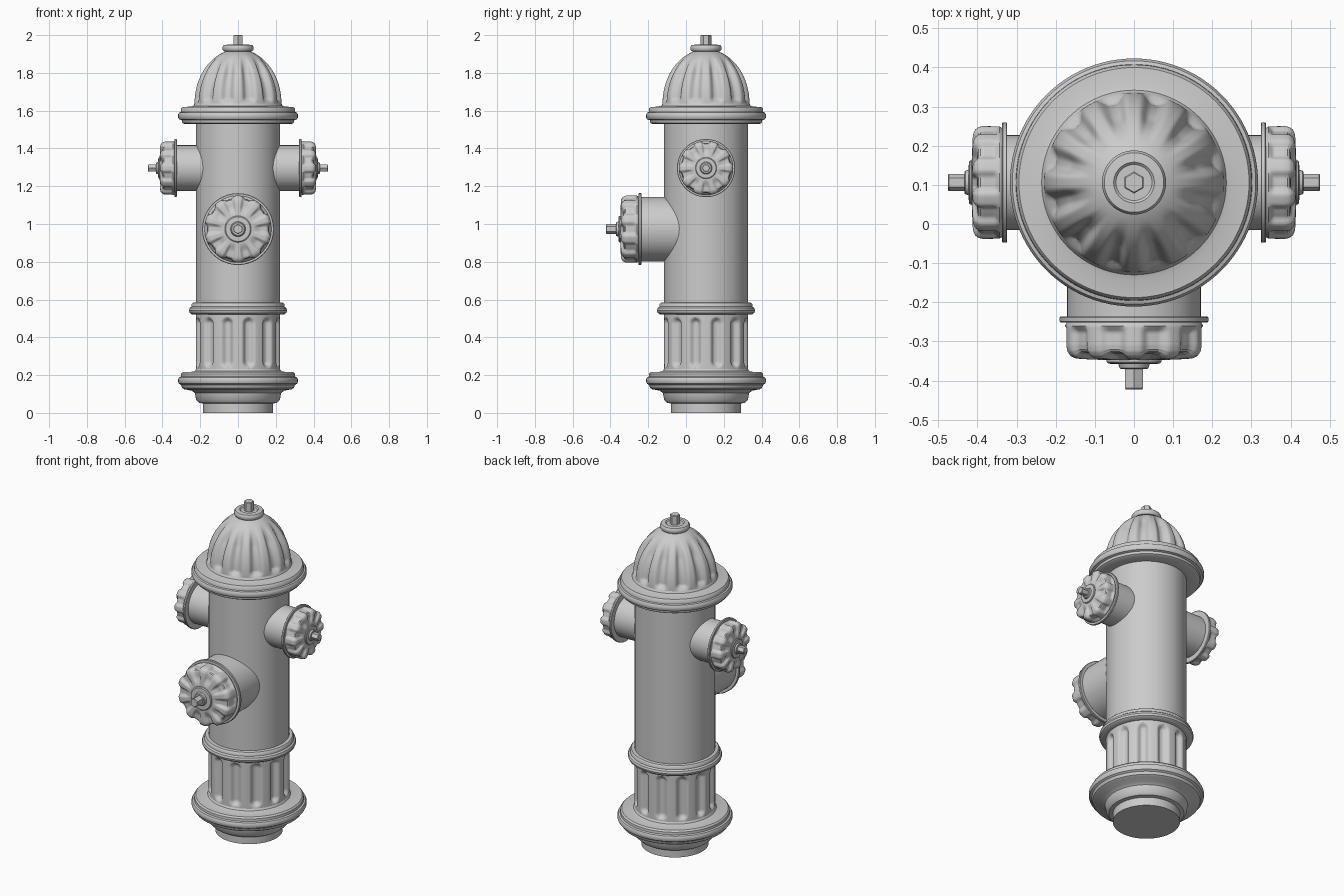
import bpy, bmesh
from math import sin, cos, pi, hypot, sqrt, radians, ceil
from mathutils import Matrix, Vector

if "Cube" in bpy.data.objects:
    bpy.data.objects.remove(bpy.data.objects["Cube"])

YC = 0.106          # barrel axis position in y
CENTRE = Matrix.Translation((0, YC, 0))
R = 0.222           # barrel radius


def smooth(t):
    t = max(0.0, min(1.0, t))
    return t * t * (3 - 2 * t)


def dense(profile, step):
    """Subdivide a profile so that carved flutes have enough rows."""
    out = [profile[0]]
    for a, b in zip(profile, profile[1:]):
        n = max(1, ceil(hypot(b[0] - a[0], b[1] - a[1]) / step))
        out += [(a[0] + (b[0] - a[0]) * k / n, a[1] + (b[1] - a[1]) * k / n)
                for k in range(1, n + 1)]
    return out


def lathe(name, profile, matrix=CENTRE, segs=96, carve=None):
    """Revolve (r, z) points about z; carve(r, z, angle) sinks the surface."""
    bm = bmesh.new()
    rings = []
    last = len(profile) - 1
    for i, (r, z) in enumerate(profile):
        a, b = profile[max(i - 1, 0)], profile[min(i + 1, last)]
        n = Vector((b[1] - a[1], a[0] - b[0])).normalized()
        ring = []
        for j in range(segs):
            t = 2 * pi * j / segs
            d = carve(r, z, t) if carve else 0
            rr, zz = r - n.x * d, z - n.y * d
            ring.append(bm.verts.new((rr * cos(t), rr * sin(t), zz)))
        rings.append(ring)
    for lo, hi in zip(rings, rings[1:]):
        for j in range(segs):
            k = (j + 1) % segs
            bm.faces.new((lo[j], lo[k], hi[k], hi[j]))
    bmesh.ops.remove_doubles(bm, verts=bm.verts, dist=1e-6)
    mesh = bpy.data.meshes.new(name)
    bm.to_mesh(mesh)
    bm.free()
    ob = bpy.data.objects.new(name, mesh)
    ob.matrix_world = matrix
    bpy.context.collection.objects.link(ob)
    bpy.ops.object.select_all(action='DESELECT')
    ob.select_set(True)
    bpy.context.view_layer.objects.active = ob
    bpy.ops.object.shade_smooth_by_angle(angle=radians(35))
    return ob


def flute_angle(t, count):
    """Angle to the nearest flute; flutes sit half a pitch off the axes."""
    pitch = 2 * pi / count
    return abs((t % pitch) - pitch / 2)


# Foot and lower flange
lathe("base", [(0, 0), (.185, 0), (.185, .05), (.207, .053), (.222, .07), (.228, .105),
               (.245, .118), (.285, .125), (.296, .132), (.302, .148), (.313, .155),
               (.317, .165), (.317, .178), (.312, .188), (.302, .192), (.301, .207),
               (.293, .216), (.24, .218), (.228, .222), (R, .232)])


# Lower barrel with round-ended flutes
def barrel_carve(r, z, t):
    d = hypot(flute_angle(t, 12) * R, max(abs(z - .372) - .10, 0))
    return .024 * smooth((.036 - d) / .026)


lathe("fluted_barrel", dense([(R, .232), (R, .52)], .007), segs=192, carve=barrel_carve)

# Ring between lower barrel and main barrel
lathe("waist_ring", [(R, .52), (.245, .522), (.256, .53), (.26, .542), (.256, .555),
                     (.247, .562), (.246, .575), (.24, .583), (R, .585)])
lathe("main_barrel", [(R, .585), (R, 1.53)])

# Upper flange
lathe("top_flange", [(R, 1.53), (.285, 1.53), (.295, 1.536), (.298, 1.55), (.311, 1.554),
                     (.317, 1.563), (.317, 1.58), (.311, 1.59), (.302, 1.593),
                     (.301, 1.61), (.294, 1.619), (.25, 1.622), (.236, 1.626), (.23, 1.638)])


# Fluted dome
def dome_carve(r, z, t):
    u = flute_angle(t, 12) / radians(11)
    fade = smooth((z - 1.638) / .03) * smooth((1.9 - z) / .1)
    return .024 * smooth((1 - u) / .8) * fade


dome = [(.23 * cos(k * pi / 96), 1.638 + .287 * sin(k * pi / 96)) for k in range(37)]
dome += [(.23 * cos(k * pi / 96), 1.638 + .287 * sin(k * pi / 96)) for k in range(37, 42)]
dome = [p for p in dome if p[0] > .062]
lathe("dome", dome + [(.062, 1.918)], segs=192, carve=dome_carve)

# Dome top washer and hexagonal nut
lathe("dome_washer", [(.062, 1.912), (.076, 1.915), (.082, 1.924), (.082, 1.938),
                      (.076, 1.947), (.052, 1.95), (.046, 1.944), (0, 1.944)], segs=64)


def hex_nut(name, r, z0, z1, matrix):
    bevel = r * .12
    lathe(name, [(r, z0), (r, z1 - bevel), (r - bevel, z1), (0, z1)],
          matrix @ Matrix.Rotation(pi / 6, 4, 'Z'), 6)


hex_nut("dome_nut", .028, 1.944, 2.0, CENTRE)


# Hose outlets: pipe, thin collar, notched cap, boss and hexagonal stem
def outlet(name, matrix, start, s, pipe_r):
    lathe(name + "_pipe", [(pipe_r, sqrt(R * R - pipe_r ** 2) - .01), (pipe_r, start)], matrix, 64)
    m = matrix @ Matrix.Translation((0, 0, start)) @ Matrix.Scale(s, 4)
    lathe(name + "_collar", [(pipe_r / s, 0), (.187, 0), (.19, .003), (.19, .013),
                             (.187, .016), (.172, .016)], m, 96)

    def cap_carve(r, z, t):
        u = flute_angle(t + pi / 2, 10) / radians(13)
        fade = smooth((z - .022) / .02) * smooth((r - .075) / .05)
        return .014 * smooth((1 - u) / .6) * fade

    cap = [(.172, .016), (.177, .024), (.178, .075), (.175, .09), (.167, .101),
           (.155, .107), (.14, .109), (.07, .112)]
    lathe(name + "_cap", dense(cap, .006), m, 160, cap_carve)
    lathe(name + "_boss", [(.07, .108), (.07, .117), (.065, .121), (.04, .122),
                           (.037, .132), (.033, .135), (0, .135)], m, 48)
    hex_nut(name + "_stem", .027, .13, .187, m)


FRONT = CENTRE @ Matrix.Translation((0, 0, .973)) @ Matrix.Rotation(pi / 2, 4, 'X')
outlet("front_outlet", FRONT, .342, 1.0, .171)
for side, label in ((1, "right"), (-1, "left")):
    turn = Matrix.Rotation(side * pi / 2, 4, 'Y')
    outlet(label + "_outlet", CENTRE @ Matrix.Translation((0, 0, 1.296)) @ turn, .324, .81, .121)
